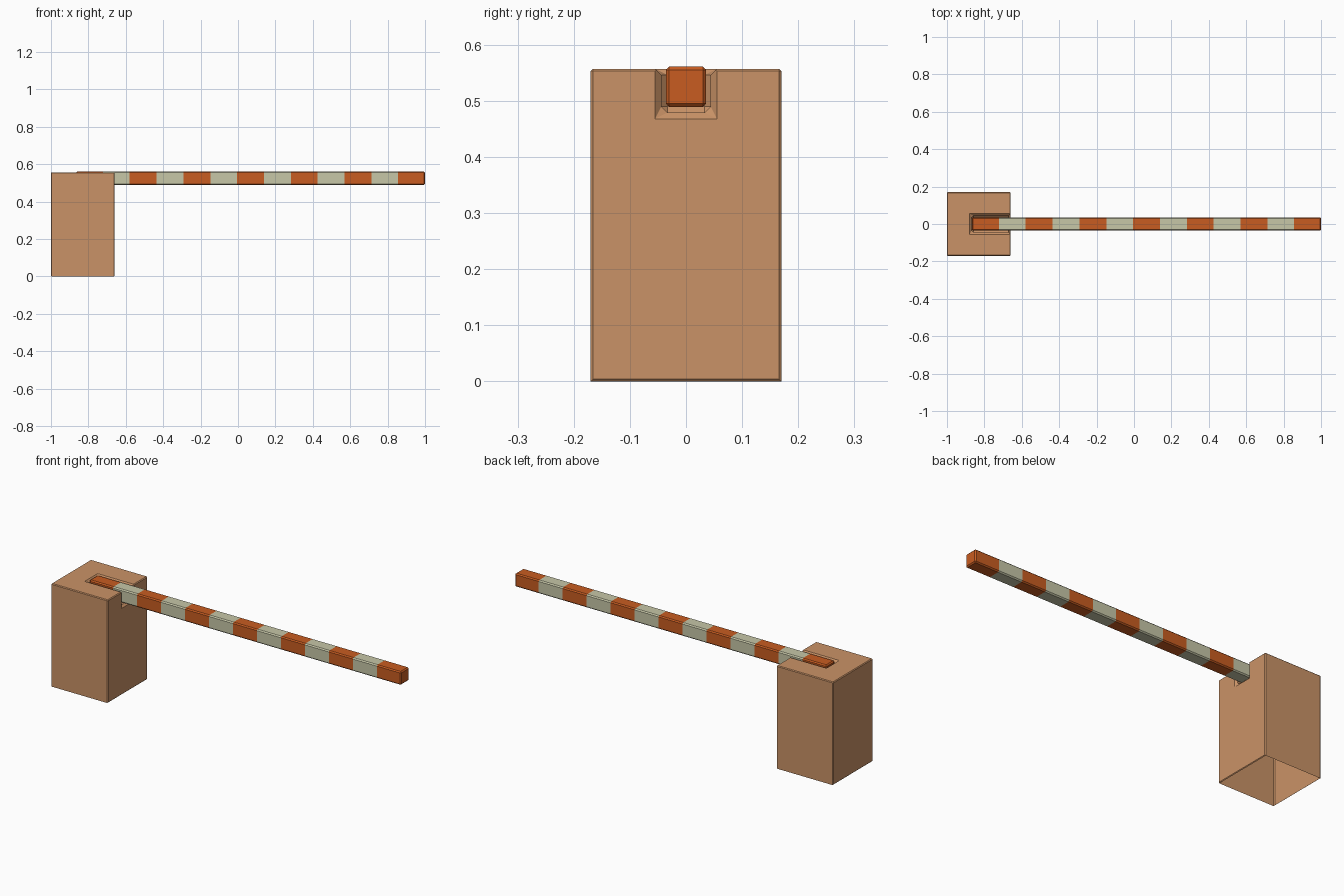
import bpy, bmesh
from mathutils import Matrix, Vector

cube = bpy.data.objects.get("Cube")
if cube:
    bpy.data.objects.remove(cube, do_unlink=True)


def material(name, rgb):
    mat = bpy.data.materials.new(name)
    mat.use_nodes = True
    mat.diffuse_color = (*rgb, 1)
    mat.node_tree.nodes["Principled BSDF"].inputs["Base Color"].default_value = (*rgb, 1)
    return mat


def box(lo, hi):
    lo, hi = Vector(lo), Vector(hi)
    bm = bmesh.new()
    bmesh.ops.create_cube(bm, size=1, matrix=Matrix.Translation((lo + hi) / 2)
                          @ Matrix.Diagonal((*(hi - lo), 1)))
    return bm


def finish(bm, name, mats):
    mesh = bpy.data.meshes.new(name)
    bm.to_mesh(mesh)
    bm.free()
    for mat in mats:
        mesh.materials.append(mat)
    obj = bpy.data.objects.new(name, mesh)
    bpy.context.collection.objects.link(obj)
    return obj


def chamfer(bm, edges, width):
    bmesh.ops.bevel(bm, geom=edges, offset=width, offset_type='OFFSET',
                    segments=1, profile=0.5, affect='EDGES', clamp_overlap=True)


tan = material("tan", (0.59, 0.29, 0.135))
orange = material("orange", (0.58, 0.107, 0.015))
cream = material("cream", (0.57, 0.57, 0.39))

# Post with a slot cut into its top and inner side
LEFT, RIGHT, HALF, TOP = -1.0, -0.66, 0.17, 0.557
SLOT_END, SLOT_HALF, SLOT_FLOOR = -0.868, 0.044, 0.479
post = finish(box((LEFT, -HALF, 0), (RIGHT, HALF, TOP)), "post", [tan])
cutter = finish(box((SLOT_END, -SLOT_HALF, SLOT_FLOOR), (RIGHT + 0.1, SLOT_HALF, TOP + 0.1)),
                "slot_cutter", [tan])
cut = post.modifiers.new("slot", 'BOOLEAN')
cut.operation, cut.solver, cut.object = 'DIFFERENCE', 'EXACT', cutter
graph = bpy.context.evaluated_depsgraph_get()
bm = bmesh.new()
bm.from_mesh(bpy.data.meshes.new_from_object(post.evaluated_get(graph)))
post.modifiers.clear()
bpy.data.objects.remove(cutter, do_unlink=True)


# Chamfered slot edges
def in_slot(v):
    return abs(v.co.y) < SLOT_HALF + 0.001 and v.co.z > SLOT_FLOOR - 0.001


chamfer(bm, [e for e in bm.edges if all(in_slot(v) for v in e.verts)
             and e.calc_face_angle(0) > 0.5], 0.011)


# Fine chamfer on the outer edges, and an open underside
def walls(v):
    return {name for name, hit in (("left", v.co.x - LEFT), ("right", RIGHT - v.co.x),
                                   ("side", HALF - abs(v.co.y)), ("top", TOP - v.co.z))
            if abs(hit) < 0.0005}


chamfer(bm, [e for e in bm.edges if len(walls(e.verts[0]) & walls(e.verts[1])) > 1
             and e.calc_face_angle(0) > 0.5], 0.004)
bm.normal_update()
bmesh.ops.delete(bm, geom=[f for f in bm.faces if f.normal.z < -0.9
                           and f.calc_center_median().z < 0.001], context='FACES')
bm.to_mesh(post.data)
bm.free()

# Striped barrier arm
START, END, STRIPES = -0.866, 1.0, 13
step = (END - START) / STRIPES
bm = box((START, -0.036, 0.489), (END, 0.036, 0.561))
chamfer(bm, bm.edges[:], 0.006)
for i in range(1, STRIPES):
    bmesh.ops.bisect_plane(bm, geom=bm.verts[:] + bm.edges[:] + bm.faces[:],
                           plane_co=(START + i * step, 0, 0), plane_no=(1, 0, 0))
for f in bm.faces:
    f.material_index = int((f.calc_center_median().x - START) / step) % 2
    if f.calc_center_median().x > END - step:
        f.material_index = 0
finish(bm, "barrier_arm", [orange, cream])
